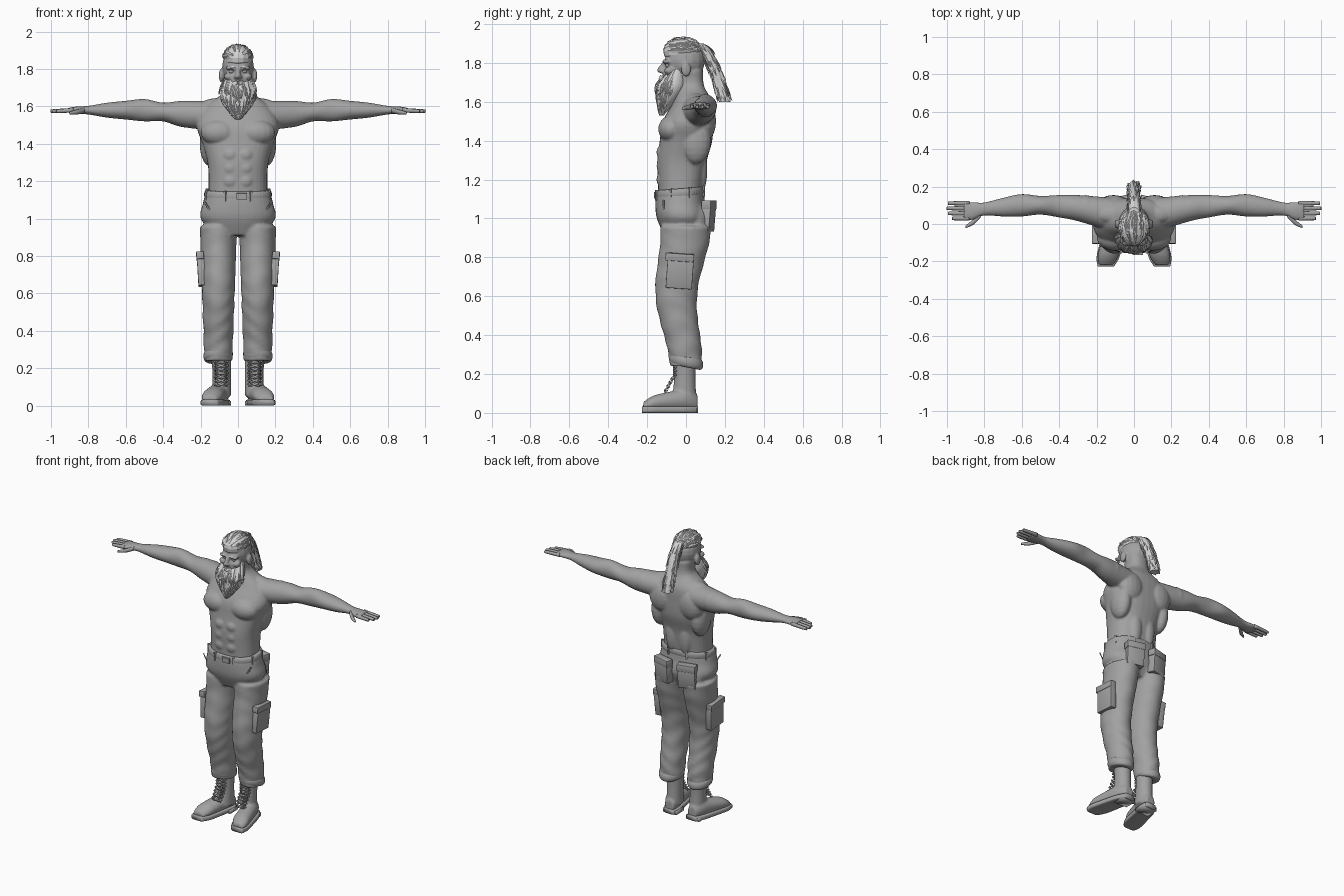
import bpy, bmesh, math, random
from math import sin, cos, pi, tau
from mathutils import Vector, Matrix

random.seed(4)
if "Cube" in bpy.data.objects:
    bpy.data.objects.remove(bpy.data.objects["Cube"])


def material(name, value):
    mat = bpy.data.materials.new(name)
    mat.use_nodes = True
    mat.diffuse_color = (value, value, value, 1)
    mat.node_tree.nodes["Principled BSDF"].inputs["Base Color"].default_value = mat.diffuse_color
    return mat


GREY, PALE = material("mid grey", .36), material("pale hair grey", .65)
ARM = 1.58  # height of the outstretched arms


def spline(rings, steps=4):
    """Smooth a list of number tuples with a Catmull-Rom curve."""
    out, last = [], len(rings) - 1
    for i in range(last):
        before, start, end, after = rings[max(i - 1, 0)], rings[i], rings[i + 1], rings[min(i + 2, last)]
        for step in range(steps):
            t = step / steps
            out.append(tuple(q + t / 2 * (r - p + t * (2 * p - 5 * q + 4 * r - s + t * (3 * q - p - 3 * r + s)))
                             for p, q, r, s in zip(before, start, end, after)))
    return out + [rings[last]]


def join_rows(bm, rows):
    count = len(rows[0])
    for row, following in zip(rows, rows[1:]):
        for i in range(count):
            j = (i + 1) % count
            bm.faces.new((row[i], row[j], following[j], following[i]))
    bm.faces.new(rows[0])
    bm.faces.new(rows[-1])


def loft(bm, rings, axis="z", sides=32, power=2, wrinkle=None):
    """Rings are (position on axis, centre a, centre b, radius a, radius b)."""
    rows = []
    for t, a, b, ra, rb in spline(rings):
        row = []
        for i in range(sides):
            angle = tau * i / sides
            c, s = cos(angle), sin(angle)
            grow = 1 + wrinkle(t, angle) if wrinkle else 1
            u = a + grow * ra * math.copysign(abs(c) ** (2 / power), c)
            v = b + grow * rb * math.copysign(abs(s) ** (2 / power), s)
            row.append(bm.verts.new({"x": (t, u, v), "y": (u, t, v), "z": (u, v, t)}[axis]))
        rows.append(row)
    join_rows(bm, rows)


def ball(bm, centre, radii):
    matrix = Matrix.Translation(centre) @ Matrix.Diagonal((*radii, 1))
    bmesh.ops.create_uvsphere(bm, u_segments=16, v_segments=10, radius=1, matrix=matrix)


def box(bm, centre, size, tilt=0, lean=0, turn=0):
    matrix = Matrix.Translation(centre)
    for angle, axis in ((tilt, "X"), (lean, "Y"), (turn, "Z")):
        matrix = matrix @ Matrix.Rotation(angle, 4, axis)
    bmesh.ops.create_cube(bm, size=1, matrix=matrix @ Matrix.Diagonal((*size, 1)))


def strand(bm, points, outward, width=.008):
    """Flat lock of hair or lace, tapered to the end."""
    rows, last = [], len(points) - 1
    for i, point in enumerate(points):
        along = points[min(i + 1, last)] - points[max(i - 1, 0)]
        across = along.cross(outward).normalized()
        size = width * sin(pi * (i + .5) / (last + .7))
        rows.append([bm.verts.new(point + size * d) for d in (across, outward / 2, -across, -outward / 2)])
    join_rows(bm, rows)


def shag(bm, rings, count, first_angle, last_angle, flare):
    """Cover an upright loft with hanging locks."""
    path = spline(rings)
    for lock in range(count):
        angle = random.uniform(first_angle, last_angle)
        outward = Vector((cos(angle), sin(angle), 0))
        start = random.randrange(len(path) - 4)
        points = []
        for j, (z, x, y, rx, ry) in enumerate(path[start:start + 6]):
            grow = 1 + flare * (j + random.random())
            points.append(Vector((x + rx * grow * outward.x, y + ry * grow * outward.y, z)))
        strand(bm, points, outward, random.uniform(.005, .01))


def mirror(bm):
    copies = bmesh.ops.duplicate(bm, geom=bm.verts[:] + bm.edges[:] + bm.faces[:])["geom"]
    for item in copies:
        if isinstance(item, bmesh.types.BMVert):
            item.co.x *= -1


def finish(bm, name, mat=GREY, voxel=0, bevel=0, smooth=True):
    bmesh.ops.recalc_face_normals(bm, faces=bm.faces)
    mesh = bpy.data.meshes.new(name)
    bm.to_mesh(mesh)
    bm.free()
    mesh.materials.append(mat)
    mesh.polygons.foreach_set("use_smooth", [smooth] * len(mesh.polygons))
    ob = bpy.data.objects.new(name, mesh)
    bpy.context.collection.objects.link(ob)
    if voxel:
        blend = ob.modifiers.new("blend", "REMESH")
        blend.mode, blend.voxel_size, blend.use_smooth_shade = "VOXEL", voxel, True
        relax = ob.modifiers.new("relax", "SMOOTH")
        relax.factor, relax.iterations = .5, 3
    if bevel:
        rounding = ob.modifiers.new("round", "BEVEL")
        rounding.width, rounding.segments = bevel, 2


# Fingers and thumb
bm = bmesh.new()
for finger in range(4):
    y, tip = .03 + .027 * finger, 1 - .007 * (finger - 2) ** 2
    loft(bm, [(.88, y, ARM, .012, .012), (tip - .01, y, ARM - .005, .01, .01), (tip, y, ARM - .005, .005, .005)],
         "x", sides=12)
loft(bm, [(.82, .05, ARM, .016, .014), (.86, .01, ARM - .01, .015, .013), (.9, -.015, ARM - .015, .007, .007)],
     "x", sides=12)
mirror(bm)
finish(bm, "fingers")

# Arm and palm
bm = bmesh.new()
loft(bm, [(.12, .05, ARM - .03, .09, .08), (.3, .085, ARM - .02, .07, .07), (.4, .095, ARM - .01, .06, .05),
          (.5, .1, ARM, .05, .06), (.6, .1, ARM, .06, .05), (.7, .09, ARM, .05, .04),
          (.8, .08, ARM, .035, .023), (.86, .07, ARM, .048, .02), (.91, .07, ARM, .05, .013)], "x")
# Chest, shoulder, blade, flank, neck slope and back muscles
for centre, radii in [((.1, -.075, 1.46), (.1, .068, .07)), ((.26, .085, 1.56), (.08, .07, .07)),
                      ((.11, .1, 1.5), (.09, .055, .1)), ((.15, .05, 1.4), (.055, .08, .12)),
                      ((.1, .05, 1.61), (.1, .05, .035)), ((.05, .075, 1.25), (.045, .035, .12))]:
    ball(bm, centre, radii)
for row in range(3):
    ball(bm, (.04, -.127, 1.2 + .07 * row), (.04, .025, .036))
# Ear, cheek, brow and nostril
ball(bm, (.09, 0, 1.765), (.013, .026, .037))
ball(bm, (.05, -.085, 1.76), (.026, .028, .02))
ball(bm, (.035, -.1, 1.806), (.035, .02, .011))
ball(bm, (.012, -.125, 1.757), (.011, .014, .01))
mirror(bm)
# Torso, neck, skull, jaw and nose
loft(bm, [(1.08, 0, -.03, .16, .11), (1.2, 0, -.025, .157, .12), (1.3, 0, -.02, .163, .128), (1.4, 0, 0, .19, .135),
          (1.5, 0, .01, .22, .13), (1.6, 0, .035, .17, .1), (1.68, 0, .025, .073, .068), (1.76, 0, .02, .07, .068)],
     power=2.4)
ball(bm, (0, -.006, 1.812), (.085, .104, .1))
ball(bm, (0, -.05, 1.735), (.07, .07, .085))
loft(bm, [(1.75, 0, -.125, .011, .015), (1.765, 0, -.13, .013, .02), (1.81, 0, -.1, .011, .016)])
finish(bm, "bare_body", voxel=.007)

bm = bmesh.new()
ball(bm, (.034, -.093, 1.787), (.014, .013, .011))
mirror(bm)
finish(bm, "eyes")


# Trousers, with folds that grow towards the cuffs
def folds(z, angle):
    depth = .01 + max(0, .025 - .04 * (z - .2))
    return depth * sin(z * 60 + 2 * sin(angle * 2 + z * 9) + angle)


bm = bmesh.new()
legs = []
for step in range(9):
    z = .24 + .09 * step
    legs.append((z, .105, -.05 * sin(pi * step / 8) ** 2, .066 + .035 * z, .065 + .07 * z))
loft(bm, legs, sides=40, wrinkle=folds)
ball(bm, (.085, .05, .99), (.085, .07, .1))
mirror(bm)
loft(bm, [(.91, 0, -.02, .12, .09), (1, 0, -.02, .2, .13), (1.08, 0, -.03, .188, .128), (1.14, 0, -.03, .174, .123)],
     power=2.3)
finish(bm, "trousers", voxel=.009)

# Rolled cuffs, lower at the heel
bm = bmesh.new()
bulge = [pi * step / 6 for step in range(7)]
loft(bm, [(.265 - .03 * cos(u), .107, 0, .06 + .018 * sin(u), .07 + .018 * sin(u)) for u in bulge])
for v in bm.verts:
    v.co.z -= v.co.y / 5
mirror(bm)
finish(bm, "trouser_cuffs")

# Belt, buckle and loops, tilted up at the back
bm = bmesh.new()
loft(bm, [(1.124 - .024 * cos(u), 0, -.03, .17 + .011 * sin(u), .117 + .01 * sin(u)) for u in bulge],
     sides=48, power=2.3)
box(bm, (.02, -.158, 1.124), (.055, .014, .034))
for loop in range(8):
    angle = tau * (loop + .5) / 8
    box(bm, (.178 * cos(angle), .128 * sin(angle) - .03, 1.124), (.012, .018, .054), turn=angle + pi / 2)
for v in bm.verts:
    v.co.z += (v.co.y + .1) * .08
finish(bm, "belt", smooth=False)

# Thigh and seat pockets with flaps, and slanted hip welts
bm = bmesh.new()
box(bm, (.196, -.032, .72), (.04, .135, .16), tilt=-.07, lean=.06)
box(bm, (.203, -.032, .8), (.04, .147, .04), tilt=-.07, lean=.06)
box(bm, (.09, .112, 1), (.115, .05, .13), tilt=-.08, turn=-.25)
box(bm, (.09, .118, 1.07), (.122, .05, .045), turn=-.25)
box(bm, (.148, -.115, 1.04), (.012, .006, .13), lean=.55, turn=.7)
mirror(bm)
finish(bm, "pockets", bevel=.01)


# Boots turned slightly outwards; t runs from heel to toe
def foot(t):
    rounding = max(.4, 1 - abs(2 * t - 1) ** 6) ** .5
    return .06 - .28 * t, .085 + .065 * t, (.05 + .009 * t) * rounding, (.065 - .03 * t) * rounding


outline = [foot(step / 10) for step in range(11)]
bm = bmesh.new()
loft(bm, [(y, x, .01 + rz, rx, rz) for y, x, rx, rz in outline], "y")
loft(bm, [(.05, .087, -.01, .05, .065), (.18, .087, -.006, .05, .055), (.3, .09, -.004, .055, .058)])
mirror(bm)
finish(bm, "boot_uppers", voxel=.008)

bm = bmesh.new()
loft(bm, [(y * 1.03, x, .017, rx + .006, .017) for y, x, rx, rz in outline], "y", power=5)
box(bm, (.087, .012, .012), (.1, .085, .024))
mirror(bm)
finish(bm, "boot_soles")

bm = bmesh.new()
front = Vector((0, -1, .2))
for row in range(7):
    eyelet = Vector((.09, -.068 - .045 * max(0, 1 - row / 4), .115 + .02 * row))
    for side in (-1, 1):
        cross = [eyelet + Vector((side * u, abs(u) / 3, u / 3)) for u in (-.034, -.012, .012, .034)]
        strand(bm, cross, front)
        ball(bm, eyelet + Vector((side * .035, .014, 0)), (.006, .006, .006))
mirror(bm)
finish(bm, "boot_laces")

# Hair swept back from the brow to the knot
bm = bmesh.new()
scalp, dome = Vector((0, -.02, 1.86)), Vector((.077, .097, .07))
ball(bm, scalp, dome)
for lock in range(80):
    angle, start = pi * lock / 79, random.uniform(.1, .8)
    points = []
    for step in range(5):
        sweep = pi * (start + (1 - start) * step / 4)
        ring = Vector((sin(sweep) * cos(angle), -cos(sweep), sin(sweep) * sin(angle)))
        points.append(scalp + dome * ring * random.uniform(1, 1.08))
    strand(bm, points, Vector((cos(angle), 0, sin(angle))), random.uniform(.006, .011))
finish(bm, "swept_hair", PALE, smooth=False)

# Ponytail
bm = bmesh.new()
tail = [(1.9 - .3 * u, 0, .06 + .14 * u ** .6, .03, .03) for u in (0, .1, .3, .5, .7, .9, 1)]
loft(bm, tail, sides=12)
shag(bm, tail, 80, 0, tau, .06)
finish(bm, "ponytail", PALE, smooth=False)

# Beard, moustache and eyebrows
bm = bmesh.new()
beard = [(1.765, 0, -.045, .07, .045), (1.69, 0, -.068, .086, .074), (1.64, 0, -.08, .08, .064),
         (1.59, 0, -.1, .055, .042), (1.53, 0, -.125, .01, .01)]
loft(bm, beard)
shag(bm, beard, 200, -pi, 0, .04)
for side in (-1, 1):
    for lock in range(8):
        drop = .002 * lock
        points = [Vector((side * u, u / 2 - .134 - drop / 2, 1.738 - drop - u * (.5 + 6 * u)))
                  for u in (.004, .02, .04, .06)]
        strand(bm, points, Vector((side * .3, -1, 0)))
    brow = [Vector((side * u, 7 * u * u - .121, 1.806 + u / 10)) for u in (.014, .03, .046, .06)]
    strand(bm, brow, Vector((0, -1, 0)))
finish(bm, "beard", PALE, smooth=False)
